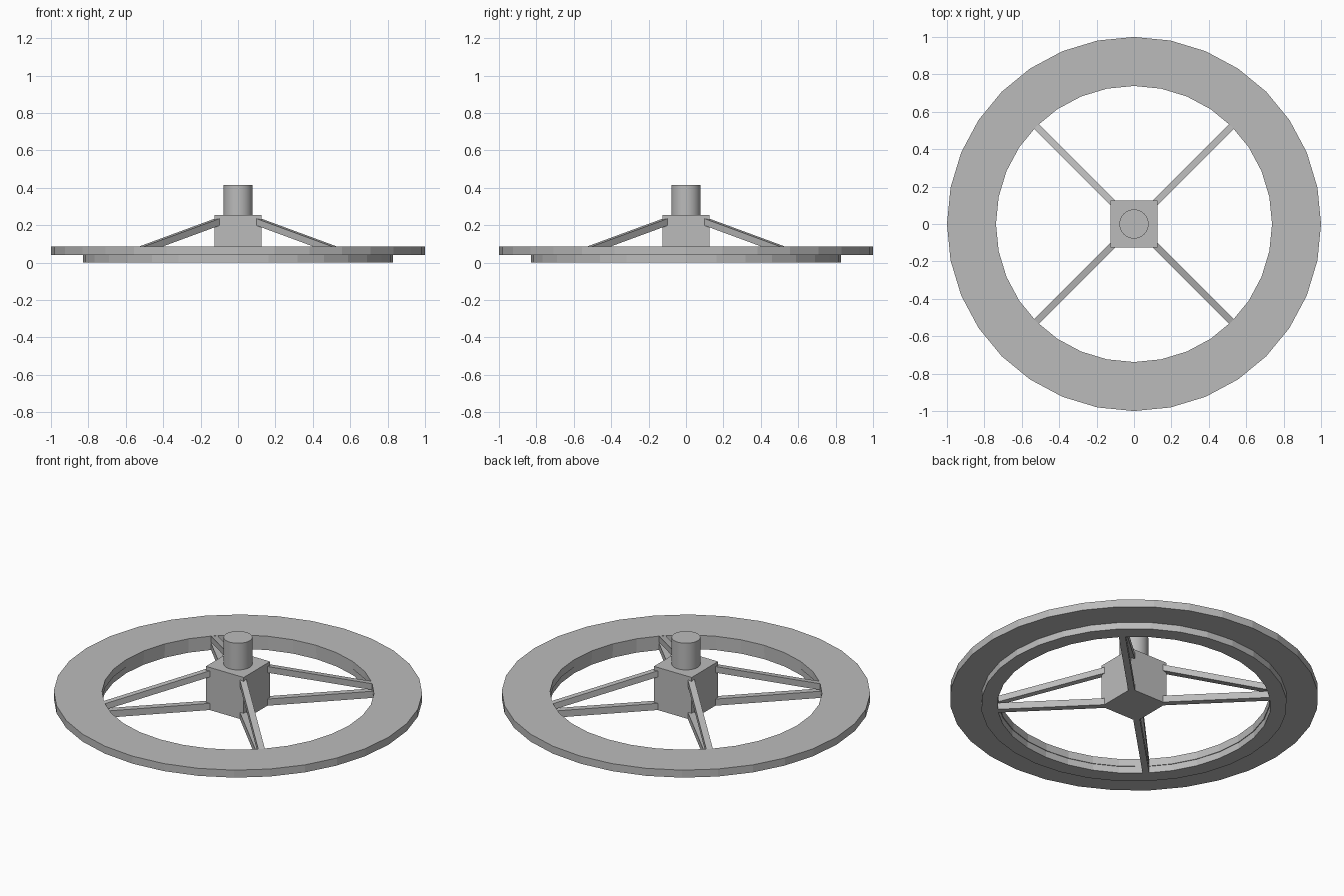
import bpy, bmesh, math
from mathutils import Matrix

if "Cube" in bpy.data.objects:
    bpy.data.objects.remove(bpy.data.objects["Cube"])

grey = bpy.data.materials.new("plain_grey")
grey.use_nodes = True
COLOR = (0.5, 0.5, 0.5, 1)
grey.diffuse_color = COLOR
grey.node_tree.nodes["Principled BSDF"].inputs["Base Color"].default_value = COLOR


def add_object(name, bm):
    bmesh.ops.recalc_face_normals(bm, faces=bm.faces)
    mesh = bpy.data.meshes.new(name)
    bm.to_mesh(mesh)
    bm.free()
    mesh.materials.append(grey)
    obj = bpy.data.objects.new(name, mesh)
    bpy.context.collection.objects.link(obj)
    return obj


def prism(bm, outline, offset):
    """Extrude a flat outline along an offset vector."""
    face = bm.faces.new([bm.verts.new(p) for p in outline])
    out = bmesh.ops.extrude_face_region(bm, geom=[face])
    verts = [g for g in out["geom"] if isinstance(g, bmesh.types.BMVert)]
    bmesh.ops.translate(bm, verts=verts, vec=offset)


def ring(name, profile, sides=32):
    """Sweep a closed (radius, z) profile around the z axis."""
    bm = bmesh.new()
    loops = []
    for i in range(sides):
        a = math.tau * i / sides
        loops.append([bm.verts.new((r * math.cos(a), r * math.sin(a), z)) for r, z in profile])
    n = len(profile)
    for i in range(sides):
        here, there = loops[i], loops[(i + 1) % sides]
        for j in range(n):
            k = (j + 1) % n
            bm.faces.new((here[j], there[j], there[k], here[k]))
    return add_object(name, bm)


# Stepped rim: wide flange on a narrower lower ring
ring("rim_flange", [(0.738, 0.04), (1, 0.04), (1, 0.085), (0.738, 0.085)])
ring("rim_lower_ring", [(0.742, 0), (0.83, 0), (0.83, 0.04), (0.742, 0.04)])

# Square hub
bm = bmesh.new()
h = 0.125
prism(bm, [(-h, -h, 0), (h, -h, 0), (h, h, 0), (-h, h, 0)], (0, 0, 0.255))
add_object("hub_block", bm)

# Round shaft on the hub
bm = bmesh.new()
bmesh.ops.create_cone(bm, cap_ends=True, segments=32, radius1=0.078, radius2=0.078,
                      depth=0.16, matrix=Matrix.Translation((0, 0, 0.335)))
shaft = add_object("hub_shaft", bm)
bpy.context.view_layer.objects.active = shaft
shaft.select_set(True)
bpy.ops.object.shade_smooth_by_angle(angle=math.radians(30))
shaft.select_set(False)

# Spokes: a level bar and a sloping brace towards each hub corner
W = 0.036
BARS = {
    "lower_spoke": [(0.12, 0), (0.745, 0), (0.745, 0.04), (0.12, 0.04)],
    "sloping_brace": [(0.12, 0.208), (0.742, 0.046), (0.742, 0.083), (0.12, 0.245)],
}
for i, corner in enumerate(("back_left", "back_right", "front_right", "front_left")):
    turn = Matrix.Rotation(math.radians(45 + 90 * i), 4, "Z")
    for name, side in BARS.items():
        bm = bmesh.new()
        prism(bm, [(d, -W / 2, z) for d, z in side], (0, W, 0))
        bm.transform(turn)
        add_object(f"{corner}_{name}", bm)
